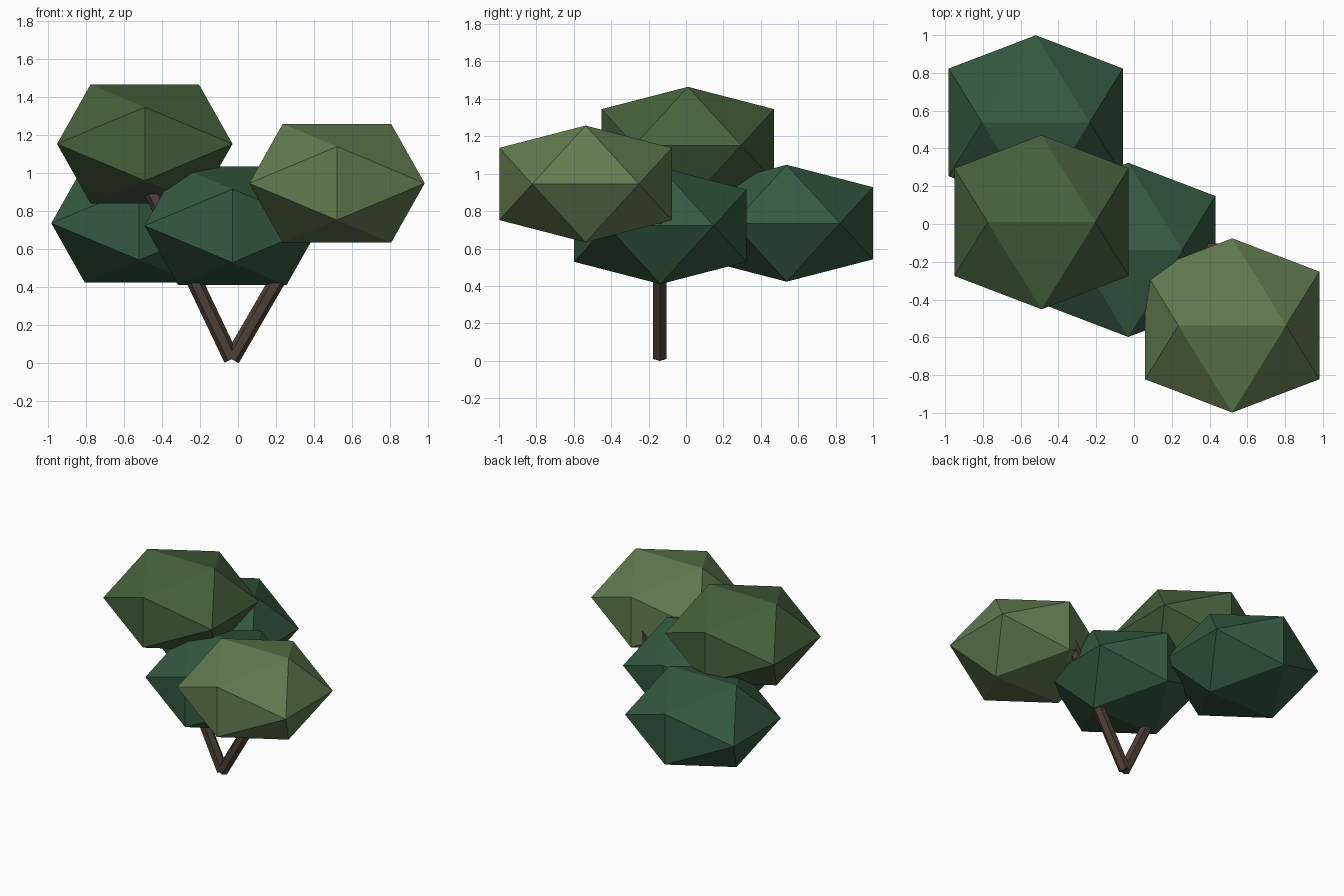
import bpy, bmesh
from mathutils import Vector

if "Cube" in bpy.data.objects:
    bpy.data.objects.remove(bpy.data.objects["Cube"])

PHI = (1 + 5 ** 0.5) / 2


def material(name, rgb):
    m = bpy.data.materials.new(name)
    m.diffuse_color = (*rgb, 1)
    m.use_nodes = True
    m.node_tree.nodes["Principled BSDF"].inputs["Base Color"].default_value = m.diffuse_color
    return m


def finish(bm, name, mat):
    bmesh.ops.recalc_face_normals(bm, faces=bm.faces)
    mesh = bpy.data.meshes.new(name)
    bm.to_mesh(mesh)
    bm.free()
    mesh.materials.append(mat)
    obj = bpy.data.objects.new(name, mesh)
    bpy.context.collection.objects.link(obj)
    return obj


def foliage(name, centre, mat):
    # flattened icosahedron standing on an edge: hull of golden rectangles
    a, h = 0.285, 0.193
    bm = bmesh.new()
    for s in (-1, 1):
        for t in (-PHI, PHI):
            for v in ((s, 0, t), (t, s, 0), (0, t, s)):
                bm.verts.new((v[0] * a, v[1] * a, v[2] * h))
    bmesh.ops.convex_hull(bm, input=bm.verts)
    finish(bm, name, mat).location = centre


def branch(name, start, end, mat, radius=0.042):
    # straight six-sided limb
    start, end = Vector(start), Vector(end)
    d = end - start
    bm = bmesh.new()
    bmesh.ops.create_cone(bm, cap_ends=True, segments=6, radius1=radius,
                          radius2=radius, depth=d.length)
    obj = finish(bm, name, mat)
    obj.location = (start + end) / 2
    obj.rotation_euler = d.to_track_quat('Z', 'Y').to_euler()


bark = material("bark", (0.075, 0.05, 0.035))
dark = material("dark_leaf", (0.035, 0.1, 0.05))
mid = material("mid_leaf", (0.06, 0.12, 0.045))
light = material("light_leaf", (0.12, 0.2, 0.08))

# forked trunk
branch("left_branch", (-0.033, -0.14, 0.02), (-0.49, -0.14, 0.98), bark)
branch("right_branch", (-0.033, -0.14, 0.02), (0.50, -0.14, 0.94), bark)

# leaf clumps
foliage("centre_foliage", (-0.03, -0.137, 0.722), dark)
foliage("back_foliage", (-0.52, 0.538, 0.735), dark)
foliage("top_foliage", (-0.49, 0.01, 1.152), mid)
foliage("front_foliage", (0.52, -0.537, 0.945), light)
